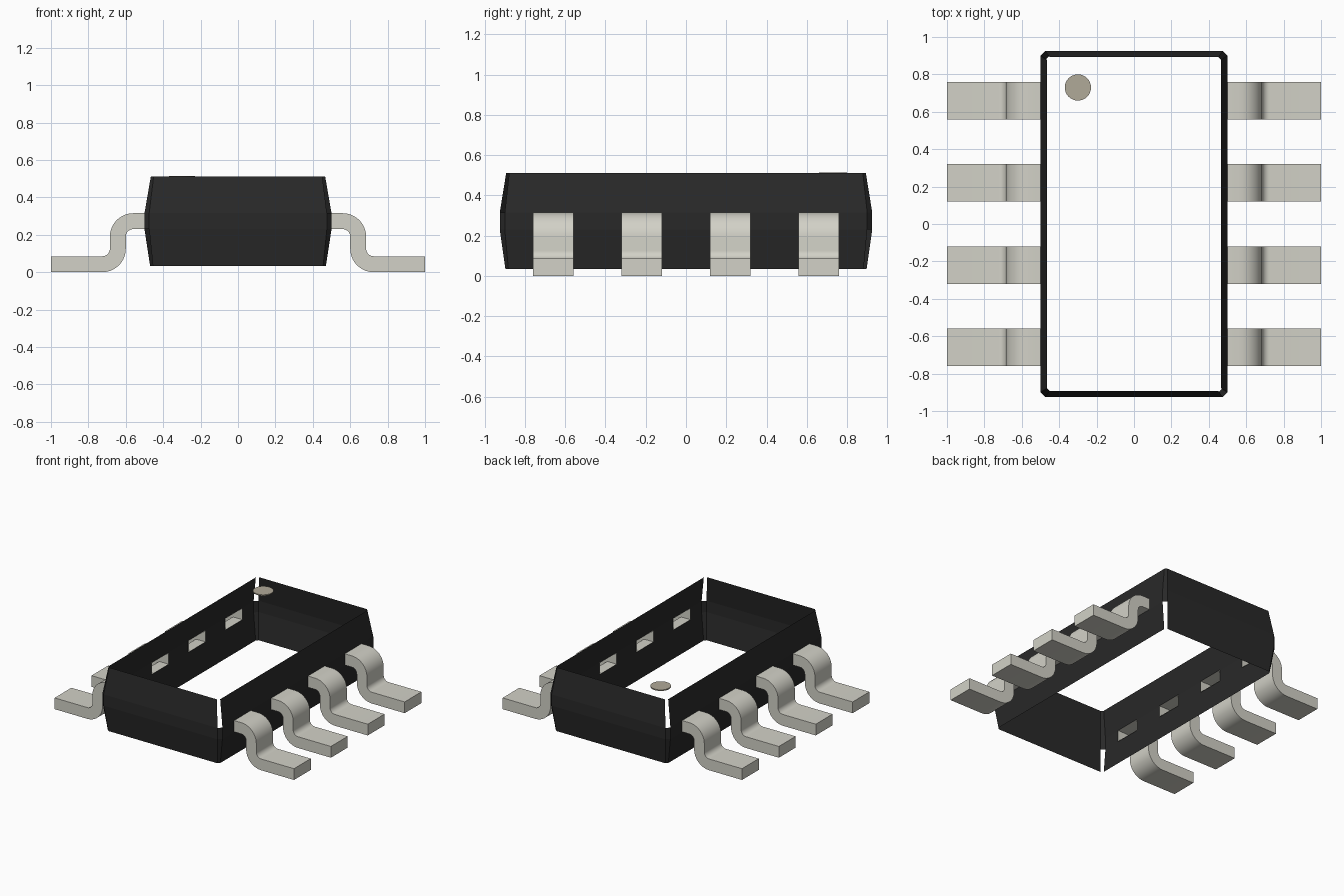
import bpy
import bmesh
from math import sin, cos, pi
from mathutils import Vector

old = bpy.data.objects.get("Cube")
if old:
    bpy.data.objects.remove(old, do_unlink=True)


def material(name, rgb):
    mat = bpy.data.materials.new(name)
    mat.use_nodes = True
    color = (*rgb, 1)
    mat.diffuse_color = color
    mat.node_tree.nodes["Principled BSDF"].inputs["Base Color"].default_value = color
    return mat


def finish(name, bm, mat):
    mesh = bpy.data.meshes.new(name)
    bm.to_mesh(mesh)
    bm.free()
    mesh.materials.append(mat)
    obj = bpy.data.objects.new(name, mesh)
    bpy.context.collection.objects.link(obj)
    return obj


black = material("black plastic", (0.022, 0.022, 0.022))
metal = material("pale metal", (0.646, 0.639, 0.572))
tan = material("marker tan", (0.435, 0.398, 0.316))

LEG_Y = (-0.66, -0.22, 0.22, 0.66)
HALF_W = 0.1
LOW, HIGH = 0.23, 0.315

# Casing: open-ended shell, wide at the middle band, with narrow corners
levels = [(0.033, 0.47, 0.897, 0.015), (LOW, 0.5, 0.925, 0.025),
          (HIGH, 0.5, 0.925, 0.025), (0.512, 0.466, 0.893, 0.015)]
bm = bmesh.new()


def panel(points):
    """Add a face that points away from the middle of the casing."""
    pts = [Vector(p) for p in points]
    normal = (pts[1] - pts[0]).cross(pts[2] - pts[0])
    mid = sum(pts, Vector()) / len(pts)
    if normal.x * mid.x + normal.y * mid.y < 0:
        pts.reverse()
    bm.faces.new([bm.verts.new(p) for p in pts])


for i in range(3):
    (z0, x0, y0, c0), (z1, x1, y1, c1) = levels[i], levels[i + 1]
    for s in (-1, 1):
        # End walls
        a, b = x0 - c0, x1 - c1
        panel([(-a, s * y0, z0), (a, s * y0, z0), (b, s * y1, z1), (-b, s * y1, z1)])
        # Long walls, with a slot in the middle band for every leg
        a, b = y0 - c0, y1 - c1
        if i == 1:
            cuts = [-a] + [y + d for y in LEG_Y for d in (-HALF_W, HALF_W)] + [a]
            spans = [(p, q, p, q) for p, q in zip(cuts[::2], cuts[1::2])]
        else:
            spans = [(-a, a, -b, b)]
        for p, q, r, t in spans:
            panel([(s * x0, p, z0), (s * x0, q, z0), (s * x1, t, z1), (s * x1, r, z1)])
        # Corners, left open above or below the band
        for t in (-1, 1):
            if (i == 2 and s * t < 0) or (i == 0 and s * t > 0):
                continue
            panel([(s * (x0 - c0), t * y0, z0), (s * x0, t * (y0 - c0), z0),
                   (s * x1, t * (y1 - c1), z1), (s * (x1 - c1), t * y1, z1)])
bmesh.ops.remove_doubles(bm, verts=bm.verts, dist=0.0001)
finish("casing", bm, black)

# Legs: S-shaped strips given as pairs of upper and lower edge points
BIG, SMALL, STEPS = 0.125, 0.04, 10


def arc(cx, cz, r, a):
    return (cx + r * cos(a), cz + r * sin(a))


section = [((0.495, HIGH), (0.495, LOW))]
for k in range(STEPS + 1):
    a = pi / 2 * (1 - k / STEPS)
    section.append((arc(0.56, 0.19, BIG, a), arc(0.56, 0.19, SMALL, a)))
for k in range(STEPS + 1):
    a = pi + pi / 2 * k / STEPS
    section.append((arc(0.725, 0.125, SMALL, a), arc(0.725, 0.125, BIG, a)))
section.append(((1, 0.085), (1, 0)))

for side, label in ((1, "left"), (-1, "right")):
    for n, y in enumerate(LEG_Y):
        bm = bmesh.new()
        rings = []
        for (ux, uz), (lx, lz) in section:
            rings.append([bm.verts.new((side * x, y + d, z)) for x, d, z in (
                (ux, -HALF_W, uz), (ux, HALF_W, uz), (lx, HALF_W, lz), (lx, -HALF_W, lz))])
        for r0, r1 in zip(rings, rings[1:]):
            for j in range(4):
                k = (j + 1) % 4
                bm.faces.new((r0[j], r1[j], r1[k], r0[k]))
        bm.faces.new(rings[-1])
        bmesh.ops.recalc_face_normals(bm, faces=bm.faces)
        # The strip is open inside the casing, so check which way it faces
        bm.faces.ensure_lookup_table()
        bm.normal_update()
        if bm.faces[-1].normal.x * side < 0:
            bmesh.ops.reverse_faces(bm, faces=bm.faces)
        leg = finish(f"{label}_leg_{n + 1}", bm, metal)
        bpy.ops.object.select_all(action="DESELECT")
        leg.select_set(True)
        bpy.context.view_layer.objects.active = leg
        bpy.ops.object.shade_smooth_by_angle(angle=pi / 6)

# Round marker at the top of the casing
bm = bmesh.new()
bmesh.ops.create_cone(bm, cap_ends=True, segments=32, radius1=0.07, radius2=0.07, depth=0.008)
bmesh.ops.translate(bm, verts=bm.verts, vec=(-0.3, 0.73, 0.51))
finish("corner_marker", bm, tan)
